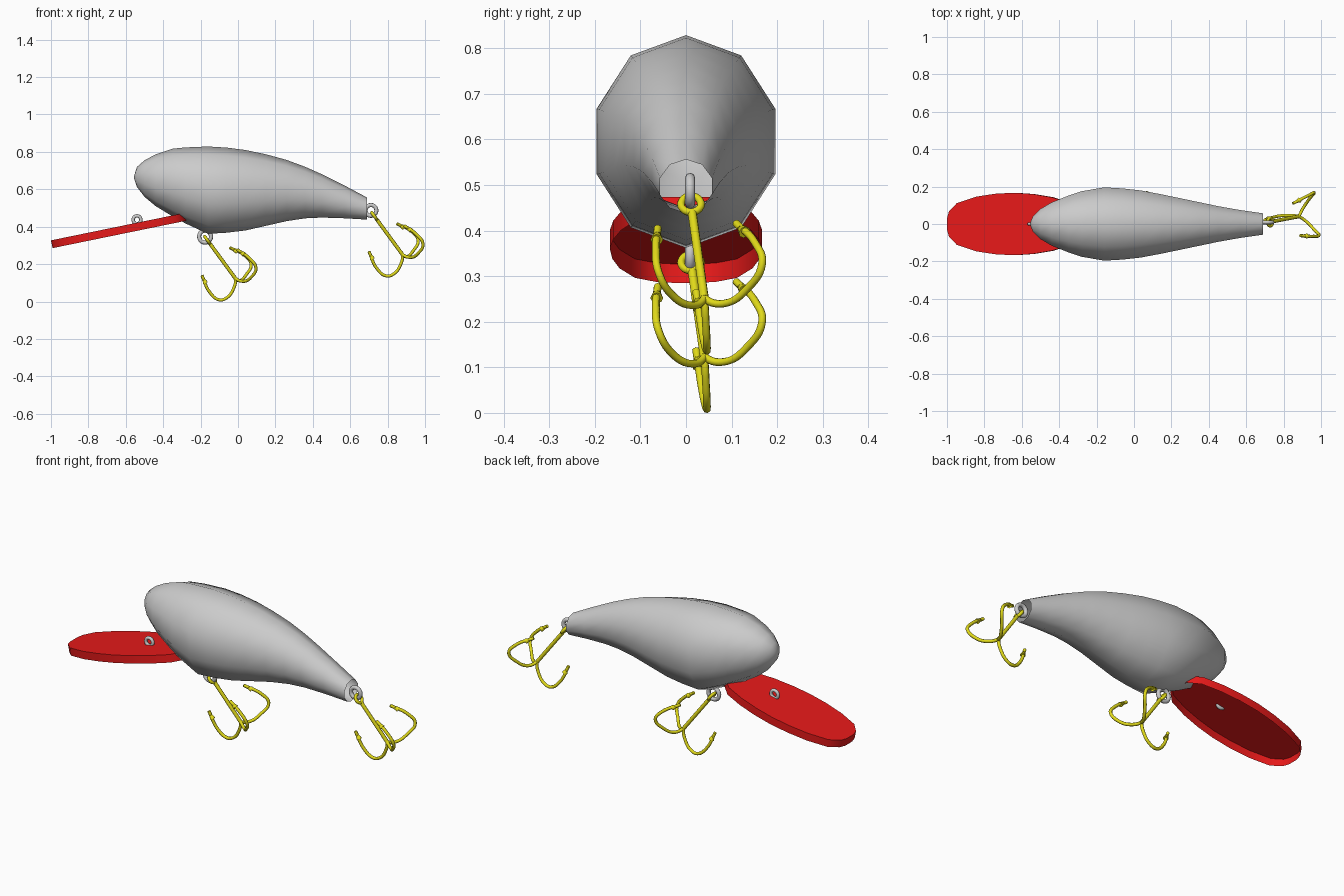
import bpy, bmesh, math
from mathutils import Vector

if "Cube" in bpy.data.objects:
    bpy.data.objects.remove(bpy.data.objects["Cube"])


def material(name, color):
    m = bpy.data.materials.new(name)
    m.diffuse_color = color
    m.use_nodes = True
    m.node_tree.nodes["Principled BSDF"].inputs["Base Color"].default_value = m.diffuse_color
    return m


RED = material("red", (0.8, 0.01, 0.01, 1))
YELLOW = material("yellow", (0.75, 0.7, 0.01, 1))


def smooth(obj, angle):
    bpy.ops.object.select_all(action='DESELECT')
    obj.select_set(True)
    bpy.context.view_layer.objects.active = obj
    bpy.ops.object.shade_smooth_by_angle(angle=math.radians(angle))


def finish(name, bm, angle, mat=None):
    bmesh.ops.recalc_face_normals(bm, faces=bm.faces)
    me = bpy.data.meshes.new(name)
    bm.to_mesh(me)
    bm.free()
    obj = bpy.data.objects.new(name, me)
    bpy.context.collection.objects.link(obj)
    if mat:
        me.materials.append(mat)
    smooth(obj, angle)
    return obj


def ring(name, loc, major, minor, normal, mat=None):
    rot = Vector(normal).to_track_quat('Z', 'Y').to_euler()
    bpy.ops.mesh.primitive_torus_add(location=loc, rotation=rot, major_radius=major,
                                     minor_radius=minor, major_segments=20, minor_segments=8)
    obj = bpy.context.object
    obj.name = name
    if mat:
        obj.data.materials.append(mat)
    smooth(obj, 60)
    return obj


# Body: ten-sided sections lofted along x, open at the tail (x, top, bottom, half width)
stations = [(-.55, .69, .64, .02), (-.54, .72, .612, .045), (-.50, .755, .56, .085),
            (-.44, .787, .51, .122), (-.35, .817, .455, .16), (-.28, .824, .417, .184),
            (-.16, .829, .362, .206), (-.06, .823, .368, .2), (.04, .81, .38, .188),
            (.15, .787, .405, .166), (.26, .757, .43, .142), (.36, .72, .445, .12),
            (.45, .68, .449, .1), (.57, .62, .445, .078), (.69, .556, .438, .06)]
SIDES = 10
bm = bmesh.new()
rings = []
for x, top, bottom, w in stations:
    mid, h = (top + bottom) / 2, (top - bottom) / 2
    rings.append([bm.verts.new((x, w * math.sin(a), mid + h * math.cos(a)))
                  for a in (2 * math.pi * i / SIDES for i in range(SIDES))])
for r0, r1 in zip(rings, rings[1:]):
    for i in range(SIDES):
        j = (i + 1) % SIDES
        bm.faces.new((r0[i], r0[j], r1[j], r1[i]))
nose = bm.verts.new((-.557, 0, .664))
for i in range(SIDES):
    bm.faces.new((nose, rings[0][(i + 1) % SIDES], rings[0][i]))
finish("body", bm, 85)

# Diving lip: sloping oval plate with a rim turned down, open underneath
half = [(-1, .03), (-.99, .066), (-.947, .112), (-.845, .146), (-.74, .162), (-.64, .167),
        (-.54, .16), (-.44, .143), (-.34, .112), (-.285, .06)]
outline = half + [(x, -w) for x, w in reversed(half)]
bm = bmesh.new()
upper = [bm.verts.new((x, y, .327 + .205 * (x + 1))) for x, y in outline]
lower = [bm.verts.new(v.co + Vector((.0085, 0, -.0415))) for v in upper]
bm.faces.new(upper)
n = len(upper)
for i in range(n):
    j = (i + 1) % n
    bm.faces.new((upper[i], upper[j], lower[j], lower[i]))
finish("diving_lip", bm, 50, RED)

# Grey wire eyes
ring("line_eye", (-.54, 0, .437), .021, .009, (0, 1, 0))
ring("belly_eye", (-.176, .009, .347), .032, .011, (0, 1, 0))
ring("tail_eye", (.711, .009, .487), .029, .011, (0, 1, 0))


# Treble hook: eye, shank, three bent points with barbs
def wire(name, pts, r=.0085):
    cu = bpy.data.curves.new(name, 'CURVE')
    cu.dimensions = '3D'
    cu.bevel_depth = r
    cu.bevel_resolution = 2
    cu.resolution_u = 6
    cu.use_fill_caps = True
    sp = cu.splines.new('BEZIER')
    sp.bezier_points.add(len(pts) - 1)
    for bp, p in zip(sp.bezier_points, pts):
        bp.co = p
        bp.handle_left_type = bp.handle_right_type = 'AUTO'
    obj = bpy.data.objects.new(name, cu)
    bpy.context.collection.objects.link(obj)
    bpy.ops.object.select_all(action='DESELECT')
    obj.select_set(True)
    bpy.context.view_layer.objects.active = obj
    bpy.ops.object.convert(target='MESH')
    obj = bpy.context.object
    obj.data.materials.clear()
    obj.data.materials.append(YELLOW)
    smooth(obj, 60)
    return obj


def barb(tip, back):
    d = (Vector(tip) - Vector(back)).normalized()
    bpy.ops.mesh.primitive_cone_add(vertices=8, radius1=.014, radius2=0, depth=.05,
                                    location=Vector(tip) - d * .02,
                                    rotation=d.to_track_quat('Z', 'Y').to_euler())
    obj = bpy.context.object
    obj.data.materials.append(YELLOW)
    smooth(obj, 60)
    return obj


eye = Vector((-.165, .011, .33))
crown = Vector((-.015, .04, .125))
axis = (crown - eye).normalized()
bends = [
    [(-.028, .044, .06), (-.06, .046, .02), (-.10, .045, .009), (-.15, .036, .048), (-.193, .022, .14)],
    [(.03, .012, .108), (.07, -.03, .13), (.096, -.06, .18), (.06, -.066, .232), (-.005, -.062, .278)],
    [(.01, .083, .112), (.045, .135, .145), (.07, .167, .2), (.04, .153, .243), (-.043, .11, .288)],
]
parts = [ring("hook_eye", eye, .022, .0085, Vector((0, 1, 0)).cross(axis), YELLOW),
         wire("shank", [eye + axis * .022, crown], .010)]
for pts in bends:
    parts.append(wire("bend", [crown - axis * .03, crown] + pts))
    parts.append(barb(pts[-1], pts[-2]))
bpy.ops.object.select_all(action='DESELECT')
for p in parts:
    p.select_set(True)
hook = parts[0]
bpy.context.view_layer.objects.active = hook
bpy.ops.object.join()
hook.name = "belly_hook"

# Same hook again at the tail
tail = hook.copy()
tail.data = hook.data.copy()
tail.name = "tail_hook"
tail.location += Vector((.893, 0, .128))
bpy.context.collection.objects.link(tail)
